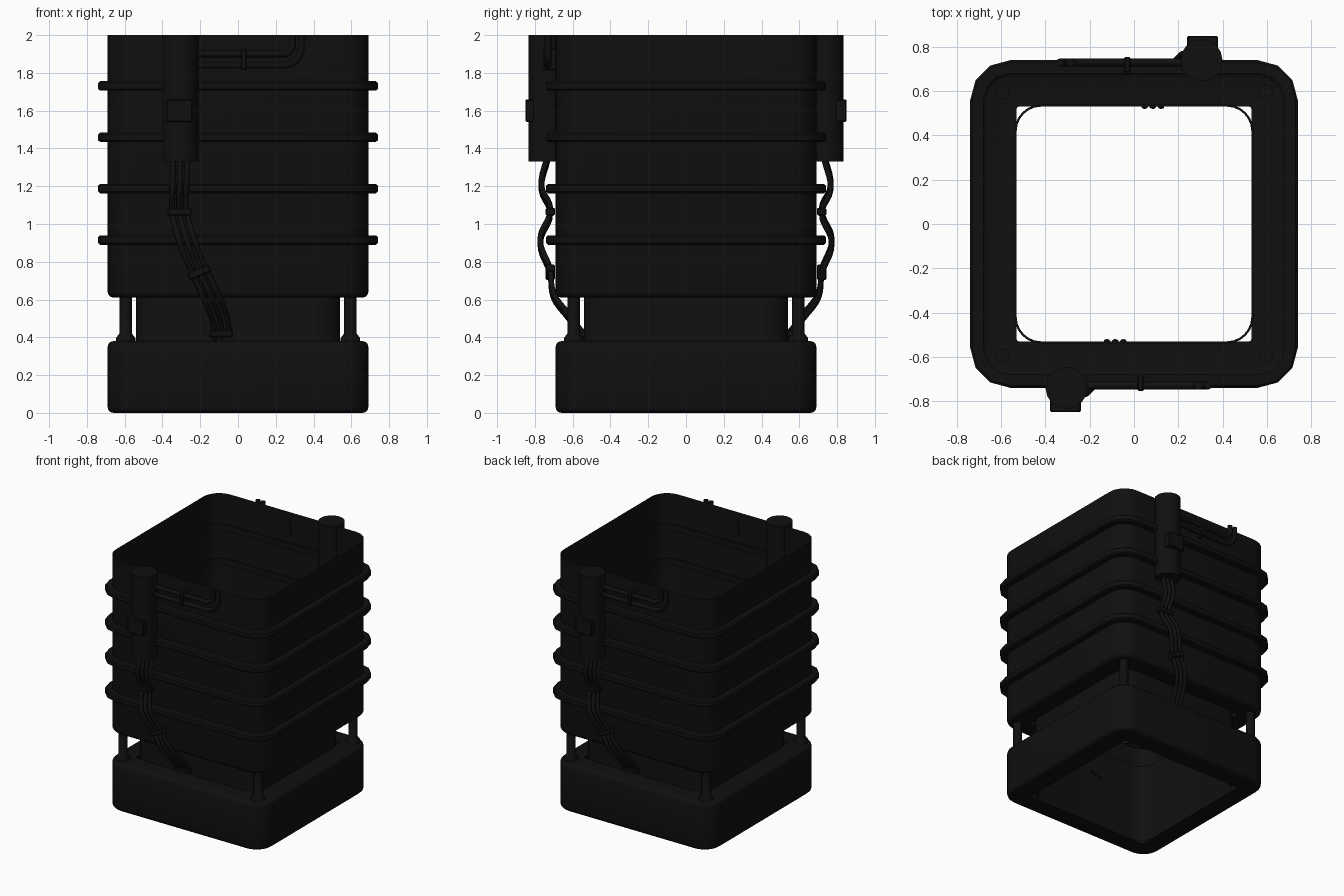
import bpy, bmesh, math
from mathutils import Vector, Matrix

if "Cube" in bpy.data.objects:
    bpy.data.objects.remove(bpy.data.objects["Cube"], do_unlink=True)

black = bpy.data.materials.new("matte black")
black.use_nodes = True
BLACK = (0.005, 0.005, 0.005, 1)
black.diffuse_color = BLACK
bsdf = black.node_tree.nodes["Principled BSDF"]
bsdf.inputs["Base Color"].default_value = BLACK
bsdf.inputs["Roughness"].default_value = 0.8


def finish(name, bm, smooth=True, angle=40):
    mesh = bpy.data.meshes.new(name)
    bm.to_mesh(mesh)
    bm.free()
    mesh.materials.append(black)
    obj = bpy.data.objects.new(name, mesh)
    bpy.context.collection.objects.link(obj)
    if smooth:
        bpy.ops.object.select_all(action='DESELECT')
        obj.select_set(True)
        bpy.context.view_layer.objects.active = obj
        bpy.ops.object.shade_smooth_by_angle(angle=math.radians(angle))
    return obj


def square_loft(name, rings, core, segs, closed=False):
    """Skin rounded squares given as (half width, z); core is the corner centre."""
    bm = bmesh.new()
    loops = []
    for half, z in rings:
        c = min(core, half - 0.01)
        r = half - c
        loop = []
        for q in range(4):
            sx, sy = [(1, 1), (-1, 1), (-1, -1), (1, -1)][q]
            for i in range(segs + 1):
                a = math.pi / 2 * (q + i / segs)
                loop.append(bm.verts.new((sx * c + r * math.cos(a), sy * c + r * math.sin(a), z)))
        loops.append(loop)
    pairs = list(zip(loops, loops[1:]))
    if closed:
        pairs.append((loops[-1], loops[0]))
    for a, b in pairs:
        for i in range(len(a)):
            j = (i + 1) % len(a)
            bm.faces.new((a[i], a[j], b[j], b[i]))
    bmesh.ops.recalc_face_normals(bm, faces=bm.faces)
    return finish(name, bm)


def rounded_edge(half, z, r, start):
    """Quarter-round profile around (half - r, z), starting at the given angle."""
    angles = [math.radians(start + 30 * i) for i in range(4)]
    return [(half - r + r * math.cos(a), z + r * math.sin(a)) for a in angles]


def lathe(name, profile, x, y, sides):
    bm = bmesh.new()
    loops = []
    for r, z in profile:
        loops.append([bm.verts.new((x + r * math.cos(t), y + r * math.sin(t), z))
                      for t in (2 * math.pi * k / sides for k in range(sides))])
    for a, b in zip(loops, loops[1:]):
        for i in range(sides):
            j = (i + 1) % sides
            bm.faces.new((a[i], a[j], b[j], b[i]))
    bm.faces.new(loops[0][::-1])
    bm.faces.new(loops[-1])
    return finish(name, bm)


def block(name, centre, size, tilt=0.0):
    bm = bmesh.new()
    bmesh.ops.create_cube(bm, size=1)
    m = Matrix.Translation(centre) @ Matrix.Rotation(tilt, 4, 'Y') @ Matrix.Diagonal((*size, 1))
    bmesh.ops.transform(bm, matrix=m, verts=bm.verts)
    bmesh.ops.bevel(bm, geom=bm.edges[:], offset=0.006, segments=1, affect='EDGES')
    return finish(name, bm, smooth=False)


def tube(name, points, radius, smooth_path):
    curve = bpy.data.curves.new(name, 'CURVE')
    curve.dimensions = '3D'
    curve.bevel_depth = radius
    curve.bevel_resolution = 2
    curve.resolution_u = 5
    curve.use_fill_caps = True
    curve.materials.append(black)
    if smooth_path:
        s = curve.splines.new('BEZIER')
        s.bezier_points.add(len(points) - 1)
        for bp, p in zip(s.bezier_points, points):
            bp.co = p
            bp.handle_left_type = bp.handle_right_type = 'AUTO'
    else:
        s = curve.splines.new('POLY')
        s.points.add(len(points) - 1)
        for sp, p in zip(s.points, points):
            sp.co = (*p, 1)
    obj = bpy.data.objects.new(name, curve)
    bpy.context.collection.objects.link(obj)
    return obj


# Base ring with rounded edges and the inner sleeve joining it to the bin
square_loft("base", [(0.53, 0)] + rounded_edge(0.69, 0.03, 0.03, -90)
            + rounded_edge(0.69, 0.35, 0.03, 0) + [(0.53, 0.38)], 0.55, 6)
square_loft("inner_sleeve", [(0.53, 0), (0.53, 0.62), (0.54, 0.62), (0.54, 0.37)], 0.42, 6)

# Open-topped upper bin
square_loft("upper_bin", [(0.53, 0.61)] + rounded_edge(0.69, 0.64, 0.03, -90) + [(0.69, 2)], 0.55, 6)

# Four ribs around the bin
for n in range(4):
    z = 0.915 + 0.272 * n
    square_loft(f"rib_{n + 1}", [(0.68, z - 0.025), (0.73, z - 0.025), (0.74, z - 0.016),
                                 (0.74, z + 0.016), (0.73, z + 0.025), (0.68, z + 0.025)],
                0.56, 3, closed=True)

# Corner posts with flared feet
for sx in (-1, 1):
    for sy in (-1, 1):
        lathe(f"post_{'left' if sx > 0 else 'right'}_{'back' if sy > 0 else 'front'}",
              [(0.052, 0.37), (0.052, 0.395), (0.033, 0.42), (0.033, 0.63)], sx * 0.595, sy * 0.595, 12)

# Pipework, the same on the front and turned half round on the back
CABLE = [(-0.305, -0.73, 1.36), (-0.31, -0.765, 1.19), (-0.31, -0.718, 1.07),
         (-0.27, -0.772, 0.91), (-0.205, -0.72, 0.75), (-0.145, -0.70, 0.62),
         (-0.10, -0.62, 0.51), (-0.085, -0.56, 0.43), (-0.085, -0.53, 0.40)]
for side, turn in (("front", 0), ("back", math.pi)):
    parts = [lathe(f"{side}_canister", [(0.095, 1.33), (0.095, 2)], -0.305, -0.74, 16),
             block(f"{side}_canister_clamp", (-0.31, -0.77, 1.6), (0.14, 0.16, 0.12))]

    # Three wavy cables and their clips
    for k in (-1, 0, 1):
        path = [(x + 0.037 * k, y, z + 0.012 * k) for x, y, z in CABLE]
        parts.append(tube(f"{side}_cable_{k + 2}", path, 0.015, True))
    for n, (c, tilt) in enumerate([((-0.31, -0.718, 1.065), 0), ((-0.205, -0.718, 0.745), -0.4),
                                   ((-0.09, -0.56, 0.42), 0)]):
        parts.append(block(f"{side}_cable_clip_{n + 1}", c, (0.125, 0.05, 0.04), tilt))

    # Two pipes that run sideways and bend up to the rim
    for n, (x, z, r) in enumerate([(0.335, 1.84, 0.09), (0.29, 1.90, 0.05)]):
        bend = [(x - r + r * math.sin(a), -0.73, z + r - r * math.cos(a))
                for a in (math.pi / 10 * i for i in range(6))]
        parts.append(tube(f"{side}_pipe_{n + 1}", [(-0.3, -0.73, z)] + bend + [(x, -0.73, 2)], 0.018, False))
    parts.append(block(f"{side}_pipe_clip", (0.03, -0.72, 1.872), (0.03, 0.07, 0.115)))

    for part in parts:
        part.rotation_euler.z = turn
